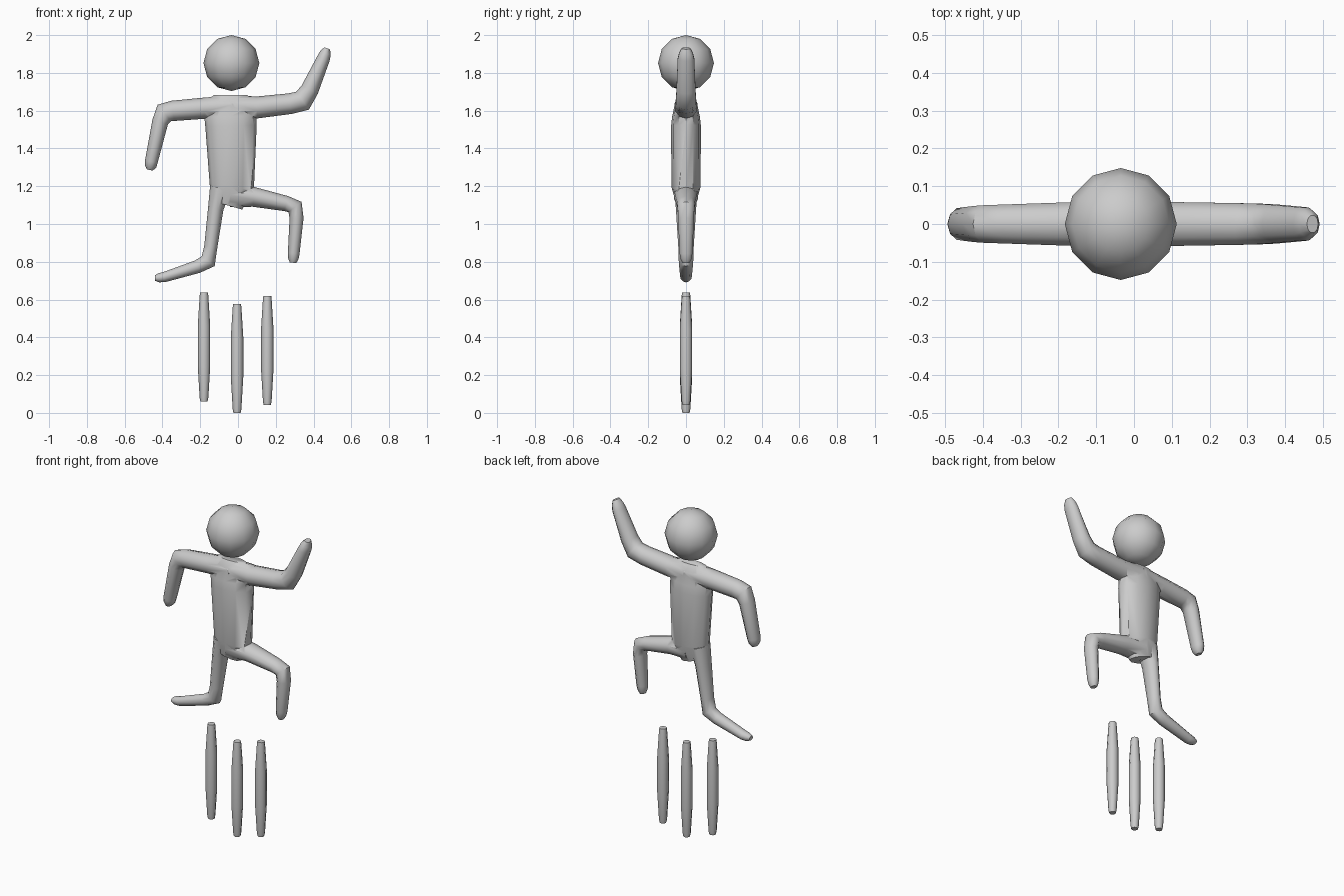
import bpy, bmesh, math
from mathutils import Vector

Y = Vector((0, 1, 0))


def tube(name, path, sides=10):
    """Closed tube in the XZ plane; path items are (x, z, in-plane radius, depth radius)."""
    bm = bmesh.new()
    pts = [Vector((p[0], 0, p[1])) for p in path]
    dirs = [(b - a).normalized() for a, b in zip(pts, pts[1:])]
    rings = []
    for i, (c, p) in enumerate(zip(pts, path)):
        t = (dirs[max(i - 1, 0)] + dirs[min(i, len(dirs) - 1)]).normalized()
        n = Y.cross(t)
        ring = []
        for k in range(sides):
            a = 2 * math.pi * k / sides
            ring.append(bm.verts.new(c + n * p[2] * math.cos(a) + Y * p[3] * math.sin(a)))
        rings.append(ring)
    for r0, r1 in zip(rings, rings[1:]):
        for k in range(sides):
            j = (k + 1) % sides
            bm.faces.new((r0[k], r0[j], r1[j], r1[k]))
    bm.faces.new(rings[0][::-1])
    bm.faces.new(rings[-1])
    bmesh.ops.recalc_face_normals(bm, faces=bm.faces)
    me = bpy.data.meshes.new(name)
    bm.to_mesh(me)
    bm.free()
    ob = bpy.data.objects.new(name, me)
    bpy.context.collection.objects.link(ob)
    return ob


def smooth(ob, angle=50):
    bpy.ops.object.select_all(action='DESELECT')
    ob.select_set(True)
    bpy.context.view_layer.objects.active = ob
    bpy.ops.object.shade_smooth_by_angle(angle=math.radians(angle))


# Torso
body = tube("body", [
    (-0.06, 1.10, 0.085, 0.050), (-0.033, 1.195, 0.118, 0.077),
    (-0.037, 1.52, 0.136, 0.079), (-0.04, 1.57, 0.138, 0.073),
    (-0.04, 1.65, 0.125, 0.056), (-0.04, 1.682, 0.09, 0.03)], 12)

# Limbs, merged into the torso
limbs = [
    tube("bent_arm", [
        (-0.02, 1.620, 0.062, 0.064), (-0.18, 1.613, 0.056, 0.060),
        (-0.345, 1.599, 0.054, 0.054), (-0.390, 1.588, 0.056, 0.052),
        (-0.412, 1.540, 0.043, 0.050), (-0.459, 1.330, 0.034, 0.044),
        (-0.463, 1.305, 0.031, 0.036), (-0.467, 1.286, 0.016, 0.022)]),
    tube("raised_arm", [
        (-0.04, 1.620, 0.062, 0.064), (0.10, 1.617, 0.058, 0.061),
        (0.275, 1.637, 0.055, 0.058), (0.342, 1.653, 0.058, 0.056),
        (0.380, 1.712, 0.048, 0.053), (0.452, 1.875, 0.035, 0.046),
        (0.463, 1.905, 0.030, 0.038), (0.472, 1.930, 0.016, 0.024)]),
    tube("front_leg", [
        (-0.04, 1.150, 0.060, 0.068), (0.085, 1.143, 0.052, 0.062),
        (0.255, 1.108, 0.041, 0.050), (0.302, 1.090, 0.044, 0.047),
        (0.310, 1.030, 0.037, 0.044), (0.295, 0.845, 0.031, 0.036),
        (0.293, 0.815, 0.027, 0.030), (0.291, 0.795, 0.017, 0.020)]),
    tube("back_leg", [
        (-0.093, 1.190, 0.056, 0.066), (-0.118, 1.080, 0.041, 0.056),
        (-0.144, 0.880, 0.035, 0.043), (-0.158, 0.803, 0.043, 0.040),
        (-0.215, 0.774, 0.035, 0.037), (-0.390, 0.719, 0.027, 0.031),
        (-0.420, 0.715, 0.024, 0.026), (-0.440, 0.714, 0.014, 0.017)]),
]
bpy.context.view_layer.objects.active = body
for limb in limbs:
    mod = body.modifiers.new("join", 'BOOLEAN')
    mod.operation = 'UNION'
    mod.solver = 'EXACT'
    mod.object = limb
    bpy.ops.object.modifier_apply(modifier=mod.name)
    bpy.data.objects.remove(limb)
smooth(body)

# Head
bpy.ops.mesh.primitive_uv_sphere_add(segments=12, ring_count=6, radius=0.148,
                                     location=(-0.035, 0, 1.852))
head = bpy.context.object
head.name = "head"
smooth(head)

# Motion streaks under the feet
for i, (x, z) in enumerate([(-0.18, 0.06), (-0.005, 0.0), (0.155, 0.042)]):
    profile = [(0, 0.019), (0.02, 0.023), (0.19, 0.033), (0.40, 0.033),
               (0.56, 0.023), (0.577, 0.021)]
    smooth(tube(f"motion_streak_{i + 1}", [(x, z + h, r, r) for h, r in profile], 8))
